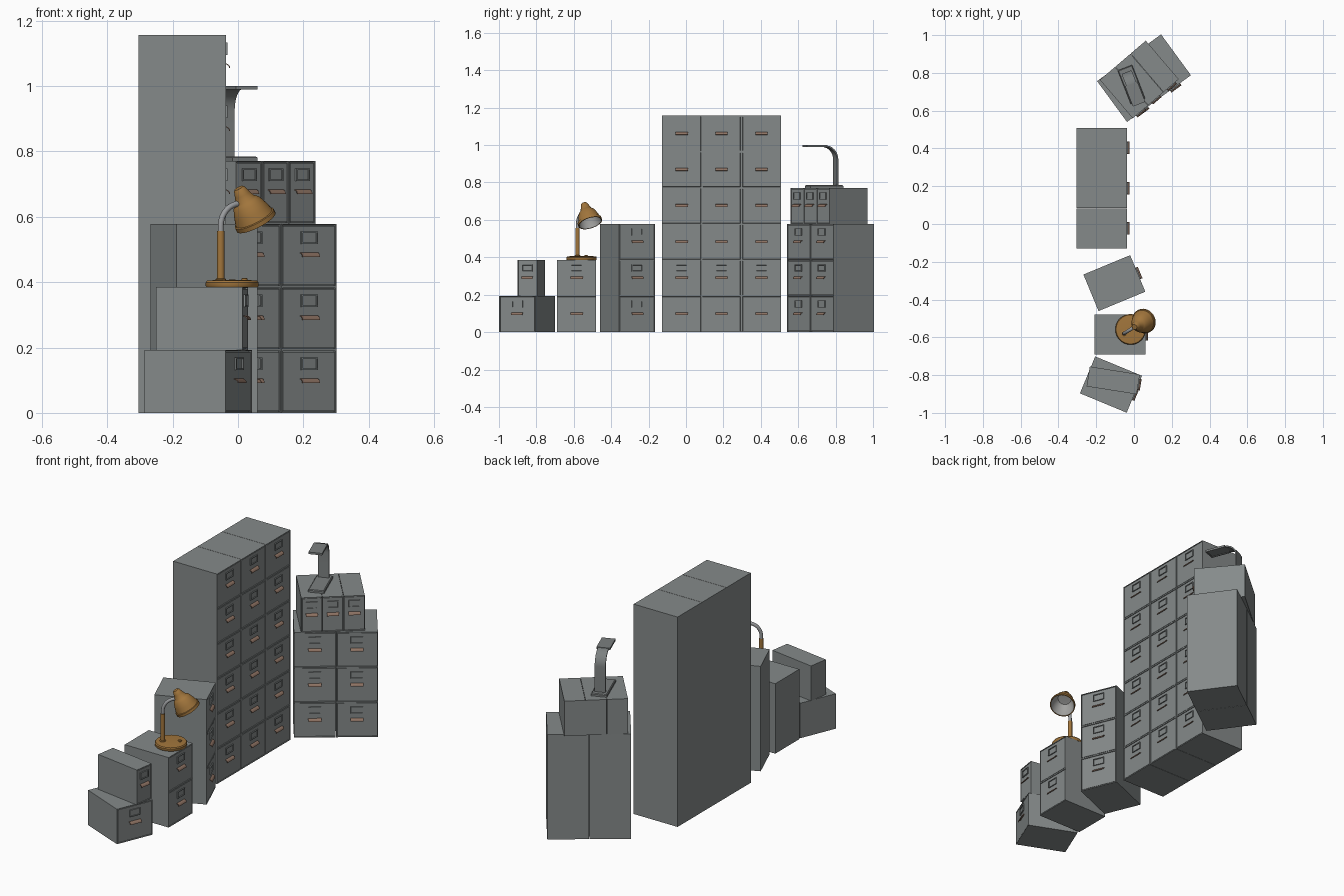
import bpy, bmesh, math
from mathutils import Matrix, Vector

if "Cube" in bpy.data.objects:
    bpy.data.objects.remove(bpy.data.objects["Cube"])


def material(name, rgb):
    m = bpy.data.materials.new(name)
    m.diffuse_color = (*rgb, 1)
    m.use_nodes = True
    m.node_tree.nodes["Principled BSDF"].inputs["Base Color"].default_value = m.diffuse_color
    return m


STEEL = material("cabinet grey", (0.235, 0.255, 0.255))
COPPER = material("handle copper", (0.27, 0.17, 0.125))
AMBER = material("lamp amber", (0.36, 0.18, 0.045))
CHROME = material("arm silver", (0.32, 0.33, 0.34))
INNER = material("shade inside grey", (0.36, 0.36, 0.35))
DARK = material("desk light grey", (0.2, 0.215, 0.215))


def finish(bm, name, mats, mat, smooth=False):
    bmesh.ops.recalc_face_normals(bm, faces=bm.faces)
    me = bpy.data.meshes.new(name)
    bm.to_mesh(me)
    bm.free()
    ob = bpy.data.objects.new(name, me)
    bpy.context.collection.objects.link(ob)
    for m in mats:
        me.materials.append(m)
    ob.matrix_world = mat
    if smooth:
        bpy.ops.object.select_all(action='DESELECT')
        ob.select_set(True)
        bpy.context.view_layer.objects.active = ob
        bpy.ops.object.shade_smooth_by_angle(angle=math.radians(35))
    return ob


def place(x, y, z, deg):
    return Matrix.Translation((x, y, z)) @ Matrix.Rotation(math.radians(deg), 4, 'Z')


def box(bm, lo, hi):
    lo, hi = Vector(lo), Vector(hi)
    m = Matrix.Translation((lo + hi) / 2) @ Matrix.Diagonal((*(hi - lo), 1))
    vs = bmesh.ops.create_cube(bm, size=1, matrix=m)["verts"]
    return list({f for v in vs for f in v.link_faces})


def prism(bm, outline, y, width):
    """Extrude an x-z outline sideways along y."""
    a = [bm.verts.new((p[0], y - width / 2, p[1])) for p in outline]
    b = [bm.verts.new((p[0], y + width / 2, p[1])) for p in outline]
    n = len(a)
    bm.faces.new(a)
    bm.faces.new(b[::-1])
    for i in range(n):
        j = (i + 1) % n
        bm.faces.new((a[i], b[i], b[j], a[j]))


def ribbon(path, t):
    """Thicken an x-z path into a closed outline."""
    left, right = [], []
    for i, p in enumerate(path):
        d = Vector(path[min(i + 1, len(path) - 1)]) - Vector(path[max(i - 1, 0)])
        n = Vector((-d.y, d.x)).normalized() * t / 2
        left.append(Vector(p) + n)
        right.append(Vector(p) - n)
    return left + right[::-1]


def arc(cx, cz, r, a0, a1, n):
    return [(cx + r * math.cos(math.radians(a0 + (a1 - a0) * i / n)),
             cz + r * math.sin(math.radians(a0 + (a1 - a0) * i / n))) for i in range(n + 1)]


def lathe(bm, profile, segs=32):
    """Revolve (radius, z) points; returns a list of faces per profile span."""
    rings = []
    for r, z in profile:
        if r == 0:
            rings.append([bm.verts.new((0, 0, z))] * segs)
        else:
            rings.append([bm.verts.new((r * math.cos(math.tau * k / segs),
                                        r * math.sin(math.tau * k / segs), z)) for k in range(segs)])
    spans = []
    for a, b in zip(rings, rings[1:]):
        faces = []
        for k in range(segs):
            j = (k + 1) % segs
            vs = list(dict.fromkeys((a[k], a[j], b[j], b[k])))
            faces.append(bm.faces.new(vs))
        spans.append(faces)
    return spans


DEPTH, ROW = 0.268, 0.1928


def cabinet(name, x, y, deg, cols, rows, pitch, z0=0.0):
    """Drawer columns facing local +x, centred on x, y."""
    mat = place(x, y, z0, deg)
    front = DEPTH / 2
    bodies, labels, handles = bmesh.new(), bmesh.new(), bmesh.new()
    narrow = pitch < 0.15
    lw, hw = (0.056, 0.06) if narrow else (0.062, 0.066)
    for c in range(cols):
        cy = (c - (cols - 1) / 2) * pitch
        h = pitch / 2 - 0.0008
        bm = bmesh.new()
        box(bm, (-front, cy - h, 0), (front, cy + h, rows * ROW))
        for r in range(1, rows):
            bmesh.ops.bisect_plane(bm, geom=bm.verts[:] + bm.edges[:] + bm.faces[:],
                                   plane_co=(0, 0, r * ROW), plane_no=(0, 0, 1))
        bm.normal_update()
        # frame, recessed groove, then raised drawer face
        fronts = [f for f in bm.faces if f.normal.x > 0.9]
        for thick, depth in ((0.005, 0), (0.0006, -0.007), (0.0025, 0), (0.0006, 0.006)):
            bmesh.ops.inset_individual(bm, faces=fronts, thickness=thick, depth=depth)
        me = bpy.data.meshes.new("temp")
        bm.to_mesh(me)
        bm.free()
        bodies.from_mesh(me)
        bpy.data.meshes.remove(me)
        for r in range(rows):
            z = r * ROW
            # card holder frame
            fs = box(labels, (front - 0.002, cy - lw / 2, z + 0.131), (front + 0.005, cy + lw / 2, z + 0.169))
            labels.normal_update()
            top = [f for f in fs if f.normal.x > 0.9]
            bmesh.ops.inset_individual(labels, faces=top, thickness=0.006)
            bmesh.ops.inset_individual(labels, faces=top, thickness=0.0004, depth=-0.004)
            # curved pull
            prism(handles, ribbon(arc(front - 0.002, z + 0.09, 0.014, 95, 5, 5), 0.003), cy, hw)
    finish(bodies, name + "_body", [STEEL], mat)
    finish(labels, name + "_card_holders", [STEEL], mat)
    finish(handles, name + "_handles", [COPPER], mat)


cabinet("tall_cabinet", -0.171, 0.19, 0, 3, 6, 0.2133)
cabinet("three_drawer_cabinet", -0.104, -0.313, 22.5, 1, 3, 0.211)
cabinet("two_drawer_cabinet", -0.074, -0.585, 0, 1, 2, 0.211)
cabinet("single_drawer_cabinet", -0.122, -0.85, -22.5, 1, 1, 0.213)
cabinet("narrow_drawer_box", -0.11, -0.828, -9, 1, 1, 0.108, ROW)
cabinet("double_cabinet", 0.053, 0.772, -53.8, 2, 3, 0.2105)
cabinet("triple_drawer_box", 0.028, 0.765, -49.5, 3, 1, 0.107, 3 * ROW)

# Amber desk lamp: local +x points along the arm
Z2 = 2 * ROW
LAMP = place(-0.018, -0.558, Z2, 32)
bm = bmesh.new()
lathe(bm, [(0, 0), (0.079, 0), (0.081, 0.003), (0.081, 0.014), (0.077, 0.019), (0.05, 0.021), (0, 0.022)], 40)
finish(bm, "lamp_base", [AMBER], LAMP, True)
bm = bmesh.new()
lathe(bm, [(0, 0), (0.009, 0), (0.009, 0.005), (0.007, 0.007), (0, 0.007)], 16)
finish(bm, "lamp_switch", [AMBER], LAMP @ Matrix.Translation((0.045, 0, 0.02)), True)
bm = bmesh.new()
lathe(bm, [(0, 0), (0.016, 0), (0.016, 0.004), (0.0115, 0.006), (0.0115, 0.151), (0, 0.151)], 20)
finish(bm, "lamp_post", [AMBER], LAMP @ Matrix.Translation((-0.041, 0, 0.02)), True)

# Bent silver arm, swept as rings along its path
bm = bmesh.new()
path = [(0, 0.53 - Z2)] + arc(0.068, 0.572 - Z2, 0.068, 180, 85, 12)
rings = []
for i, p in enumerate(path):
    d = Vector(path[min(i + 1, len(path) - 1)]) - Vector(path[max(i - 1, 0)])
    n = Vector((-d.y, d.x)).normalized() * 0.009
    rings.append([bm.verts.new((p[0] - 0.041 + n.x * math.cos(a), 0.009 * math.sin(a), p[1] + n.y * math.cos(a)))
                  for a in [math.tau * k / 14 for k in range(14)]])
for a, b in zip(rings, rings[1:]):
    for k in range(14):
        bm.faces.new((a[k], a[(k + 1) % 14], b[(k + 1) % 14], b[k]))
bm.faces.new(rings[0])
bm.faces.new(rings[-1])
finish(bm, "lamp_arm", [CHROME], LAMP, True)

# Shade: outside amber, inside grey
bm = bmesh.new()
spans = lathe(bm, [(0, 0), (0.014, 0), (0.018, 0.004), (0.024, 0.022), (0.031, 0.042), (0.036, 0.046),
                   (0.045, 0.056), (0.055, 0.082), (0.062, 0.106), (0.066, 0.108), (0.066, 0.122),
                   (0.061, 0.122), (0.052, 0.08), (0.034, 0.054), (0, 0.052)], 36)
for span in spans[11:]:
    for f in span:
        f.material_index = 1
tilt = Matrix.Rotation(math.radians(180 - 31), 4, 'Y')
finish(bm, "lamp_shade", [AMBER, INNER],
       LAMP @ Matrix.Translation((0.065 - 0.041, 0, 0.688 - Z2)) @ tilt, True)

# Flat desk light on the triple drawer box
LIGHT = place(-0.013, 0.737, 4 * ROW, -68.7)
bm = bmesh.new()
top = [f for f in box(bm, (-0.097, -0.041, 0), (0.093, 0.041, 0.01)) if f.calc_center_median().z > 0.009]
bmesh.ops.inset_individual(bm, faces=top, thickness=0.006, depth=0.004)
finish(bm, "desk_light_base", [DARK], LIGHT)
bm = bmesh.new()
stem = [(-0.068, 0.005), (-0.068, 0.09)] + arc(0.002, 0.153, 0.07, 180, 90, 10) + [(0.02, 0.223)]
prism(bm, ribbon(stem, 0.008), 0, 0.056)
finish(bm, "desk_light_stem", [DARK], LIGHT, True)
bm = bmesh.new()
low = [f for f in box(bm, (-0.005, -0.035, 0.218), (0.11, 0.035, 0.229)) if f.calc_center_median().z < 0.2185]
bmesh.ops.inset_individual(bm, faces=low, thickness=0.009)
bmesh.ops.inset_individual(bm, faces=low, thickness=0.0005, depth=-0.003)
finish(bm, "desk_light_head", [DARK], LIGHT)
